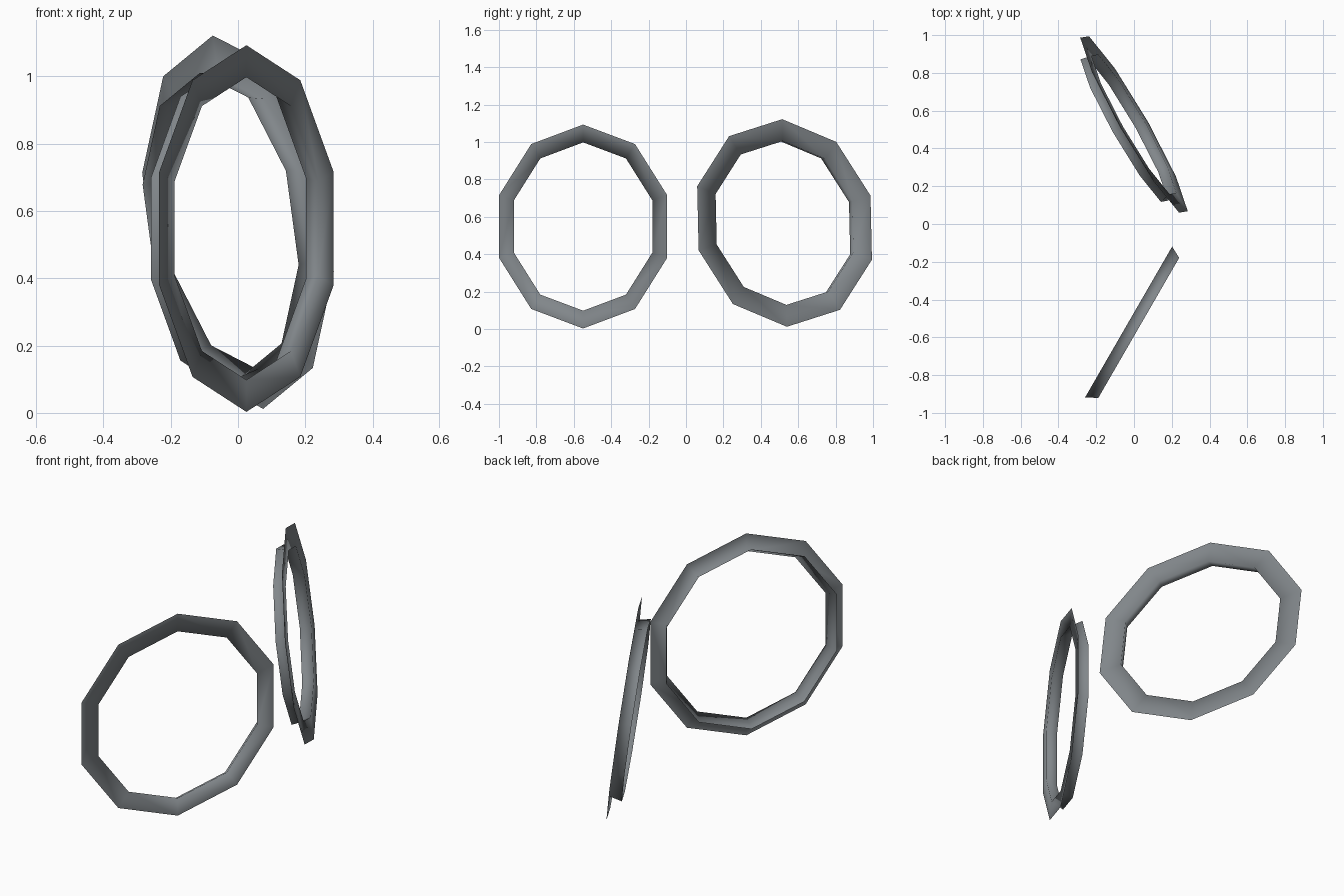
import bpy, bmesh, math
from mathutils import Vector

if "Cube" in bpy.data.objects:
    bpy.data.objects.remove(bpy.data.objects["Cube"])

# Dull metal
metal = bpy.data.materials.new("blue grey metal")
metal.diffuse_color = (0.22, 0.24, 0.255, 1)
metal.use_nodes = True
metal.node_tree.nodes["Principled BSDF"].inputs["Base Color"].default_value = metal.diffuse_color
SIDES = 10


def hoop(name, centre, up, side, profile):
    """Open ten-sided hoop; profile is a list of (radius, offset along the axis)."""
    up, side, centre = Vector(up).normalized(), Vector(side).normalized(), Vector(centre)
    axis = side.cross(up).normalized()
    side = up.cross(axis)
    bm = bmesh.new()
    loops = []
    for r, d in profile:
        loops.append([bm.verts.new(centre + axis * d
                      + up * (r * math.cos(math.tau * i / SIDES))
                      + side * (r * math.sin(math.tau * i / SIDES))) for i in range(SIDES)])
    for a, b in zip(loops, loops[1:]):
        for i in range(SIDES):
            j = (i + 1) % SIDES
            f = bm.faces.new((a[i], b[i], b[j], a[j]))
            f.smooth = True
    # rim normals follow the axis
    bm.normal_update()
    if bm.faces[:][0].normal.dot(axis) < 0:
        bmesh.ops.reverse_faces(bm, faces=bm.faces[:])
    mesh = bpy.data.meshes.new(name)
    bm.to_mesh(mesh)
    bm.free()
    mesh.materials.append(metal)
    ob = bpy.data.objects.new(name, mesh)
    bpy.context.collection.objects.link(ob)
    return ob


# Upright hoop: flat rim, then an inner band flaring to the back
hoop("upright_hoop", (0.025, -0.55, 0.548), (0, 0, 1), (0.5, 0.866, 0),
     [(0.545, 0), (0.45, 0), (0.485, -0.062)])

# Leaning hoop: wider rim, nearly straight inner band
hoop("leaning_hoop", (0, 0.527, 0.567), (-0.075, -0.0125, 0.555), (-0.275, 0.488, -0.03),
     [(0.56, 0), (0.442, 0), (0.456, -0.06)])
